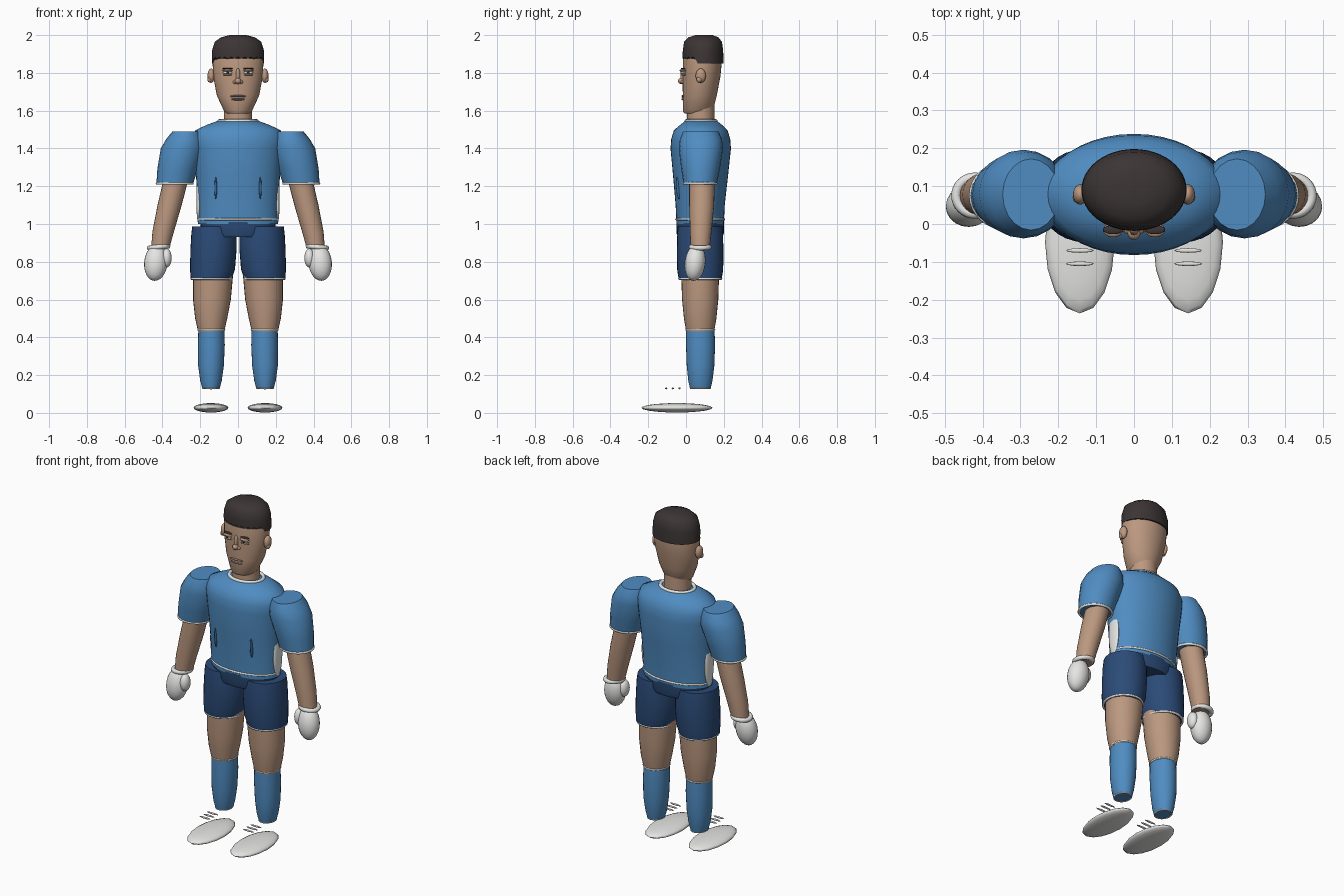
import bpy, bmesh, math
from mathutils import Matrix, Euler


def material(name, color):
    m = bpy.data.materials.new(name)
    m.diffuse_color = (*color, 1)
    return m


BLUE = material("shirt blue", (0.08, 0.265, 0.54))
FOLD = material("fold blue", (0.045, 0.15, 0.32))
NAVY = material("shorts navy", (0.024, 0.07, 0.185))
SKIN = material("skin", (0.50, 0.315, 0.215))
LIP = material("lip brown", (0.33, 0.17, 0.12))
HAIR = material("hair dark", (0.045, 0.035, 0.035))
WHITE = material("white", (0.78, 0.79, 0.77))


def finish(bm, name, mat, angle=50):
    bmesh.ops.recalc_face_normals(bm, faces=bm.faces)
    mesh = bpy.data.meshes.new(name)
    bm.to_mesh(mesh)
    bm.free()
    mesh.materials.append(mat)
    ob = bpy.data.objects.new(name, mesh)
    bpy.context.collection.objects.link(ob)
    bpy.ops.object.select_all(action='DESELECT')
    ob.select_set(True)
    bpy.context.view_layer.objects.active = ob
    bpy.ops.object.shade_smooth_by_angle(angle=math.radians(angle))
    return ob


def loft(name, mat, rings, n=32, angle=50):
    """Stack of ellipses (cx, cy, z, rx, ry), capped at both ends."""
    bm = bmesh.new()
    loops = []
    for cx, cy, z, rx, ry in rings:
        loops.append([bm.verts.new((cx + rx * math.cos(t), cy + ry * math.sin(t), z))
                      for t in (2 * math.pi * i / n for i in range(n))])
    for a, b in zip(loops, loops[1:]):
        for i in range(n):
            j = (i + 1) % n
            bm.faces.new((a[i], a[j], b[j], b[i]))
    bm.faces.new(loops[0])
    bm.faces.new(loops[-1])
    return finish(bm, name, mat, angle)


def ball(name, mat, loc, size, rot=(0, 0, 0), u=20, v=12):
    bm = bmesh.new()
    bmesh.ops.create_uvsphere(bm, u_segments=u, v_segments=v, radius=1,
                              matrix=Matrix.LocRotScale(loc, Euler(rot), size))
    return finish(bm, name, mat, 80)


def trim(name, mat, loc, rx, ry, r, tilt=0, n=32, k=8):
    """Elliptical hoop lying flat, tilted about y."""
    bm = bmesh.new()
    rows = []
    for i in range(n):
        t = 2 * math.pi * i / n
        rows.append([bm.verts.new(((rx + r * math.cos(p)) * math.cos(t),
                                   (ry + r * math.cos(p)) * math.sin(t), r * math.sin(p)))
                     for p in (2 * math.pi * q / k for q in range(k))])
    for i in range(n):
        a, b = rows[i], rows[(i + 1) % n]
        for q in range(k):
            w = (q + 1) % k
            bm.faces.new((a[q], b[q], b[w], a[w]))
    bm.transform(Matrix.LocRotScale(loc, Euler((0, tilt, 0)), None))
    return finish(bm, name, mat, 80)


# Torso, collar, hem and hips
loft("shirt", BLUE, [(0, .075, 1.0, .212, .125), (0, .075, 1.1, .212, .13),
                     (0, .077, 1.25, .222, .145), (0, .078, 1.4, .238, .16),
                     (0, .078, 1.45, .244, .156), (0, .078, 1.497, .225, .142),
                     (0, .08, 1.525, .165, .11), (0, .08, 1.545, .11, .085)], 40)
trim("collar", WHITE, (0, .08, 1.545), .1, .078, .01)
trim("shirt_hem", WHITE, (0, .075, 1.025), .209, .126, .006)
loft("hips", NAVY, [(0, .075, .93, .175, .118), (0, .075, .95, .195, .125),
                    (0, .075, 1.01, .2, .126)])

# Neck and head
loft("neck", SKIN, [(0, .078, 1.52, .076, .073), (0, .078, 1.64, .074, .072)])
loft("head", SKIN, [(0, .06, 1.585, .062, .068), (0, .063, 1.6, .075, .08),
                    (0, .073, 1.68, .112, .09), (0, .082, 1.78, .131, .1),
                    (0, .088, 1.88, .136, .104), (0, .09, 1.93, .125, .095)], 36)

# Hair cap: lower at the back, slightly toothed at the fringe
hair = loft("hair", HAIR, [(0, .09, 1.885, .139, .108), (0, .09, 1.92, .137, .107),
                           (0, .09, 1.965, .123, .1), (0, .092, 1.988, .09, .08),
                           (0, .095, 2.0, .045, .045)], 48)
for i, vert in enumerate(hair.data.vertices[:48]):
    if vert.co.y > .05:
        vert.co.z = 1.85
    elif i % 2:
        vert.co.z = 1.875

# Face centre
ball("nose_bridge", SKIN, (0, -.016, 1.785), (.012, .014, .04))
ball("nose_tip", SKIN, (0, -.024, 1.757), (.017, .018, .016))
ball("upper_lip", LIP, (0, -.014, 1.677), (.042, .010, .006))
ball("teeth", WHITE, (0, -.015, 1.669), (.038, .008, .004))
ball("lower_lip", LIP, (0, -.014, 1.66), (.036, .010, .006))

for s, side in ((-1, "right"), (1, "left")):
    # Eyes, ears and nostrils
    ball(f"{side}_brow", HAIR, (s * .055, -.015, 1.823), (.027, .012, .004))
    ball(f"{side}_eyelid", SKIN, (s * .055, -.016, 1.813), (.027, .019, .008))
    ball(f"{side}_eye", WHITE, (s * .055, -.012, 1.802), (.024, .015, .009))
    ball(f"{side}_pupil", HAIR, (s * .055, -.024, 1.802), (.007, .006, .006))
    ball(f"{side}_lower_lid", SKIN, (s * .055, -.012, 1.79), (.025, .014, .005))
    ball(f"{side}_nostril", SKIN, (s * .016, -.014, 1.752), (.011, .013, .010))
    ball(f"{side}_ear", SKIN, (s * .142, .078, 1.785), (.019, .027, .038))
    ball(f"{side}_ear_lobe", SKIN, (s * .15, .07, 1.765), (.012, .014, .016))

    # Shirt folds and side panels
    ball(f"{side}_shirt_fold", FOLD, (s * .118, -.042, 1.19), (.007, .010, .058), (.08, 0, 0))
    ball(f"{side}_side_panel", WHITE, (s * .208, .078, 1.13), (.013, .04, .13))

    # Sleeve, arm and glove
    loft(f"{side}_sleeve", BLUE, [(s * .335, .075, 1.212, .097, .088),
                                  (s * .32, .077, 1.29, .107, .102),
                                  (s * .292, .079, 1.4, .117, .117),
                                  (s * .28, .079, 1.45, .1, .111),
                                  (s * .272, .078, 1.49, .075, .094)], 20)
    trim(f"{side}_sleeve_trim", WHITE, (s * .335, .075, 1.215), .094, .085, .007)
    loft(f"{side}_arm", SKIN, [(s * .412, .075, .87, .048, .05),
                               (s * .396, .078, .96, .057, .057),
                               (s * .362, .083, 1.1, .064, .066),
                               (s * .325, .085, 1.25, .066, .068)], 24)
    trim(f"{side}_glove_cuff", WHITE, (s * .42, .075, .878), .05, .048, .013, s * .1)
    ball(f"{side}_glove", WHITE, (s * .435, .048, .795), (.062, .055, .097),
         (-.12, -s * .1, 0))
    ball(f"{side}_thumb", WHITE, (s * .378, .042, .82), (.027, .034, .05))

    # Shorts leg, thigh and sock
    loft(f"{side}_shorts_leg", NAVY, [(s * .142, .075, .708, .108, .114),
                                      (s * .135, .075, .76, .119, .122),
                                      (s * .13, .075, .86, .122, .123),
                                      (s * .127, .075, .95, .12, .121),
                                      (s * .127, .075, .988, .115, .116)])
    trim(f"{side}_shorts_trim", WHITE, (s * .14, .075, .71), .106, .111, .006)
    loft(f"{side}_thigh", SKIN, [(s * .142, .075, .43, .069, .074),
                                 (s * .142, .075, .5, .085, .086),
                                 (s * .138, .075, .6, .1, .096),
                                 (s * .132, .075, .73, .106, .1)], 28)
    loft(f"{side}_sock", BLUE, [(s * .143, .076, .13, .046, .055),
                                (s * .143, .076, .17, .057, .064),
                                (s * .143, .077, .25, .068, .073),
                                (s * .141, .077, .36, .071, .077),
                                (s * .141, .076, .44, .069, .075)], 28)
    trim(f"{side}_sock_trim", WHITE, (s * .141, .076, .44), .069, .074, .005)
    trim(f"{side}_ankle_trim", WHITE, (s * .143, .076, .131), .044, .052, .004)

    # Flat shoe with three floating laces
    ball(f"{side}_shoe", WHITE, (s * .143, -.048, .027), (.092, .188, .025), u=16, v=10)
    for i in range(3):
        ball(f"{side}_lace_{i + 1}", WHITE, (s * .143, -.035 - .035 * i, .13),
             (.037, .006, .005), u=12, v=8)
